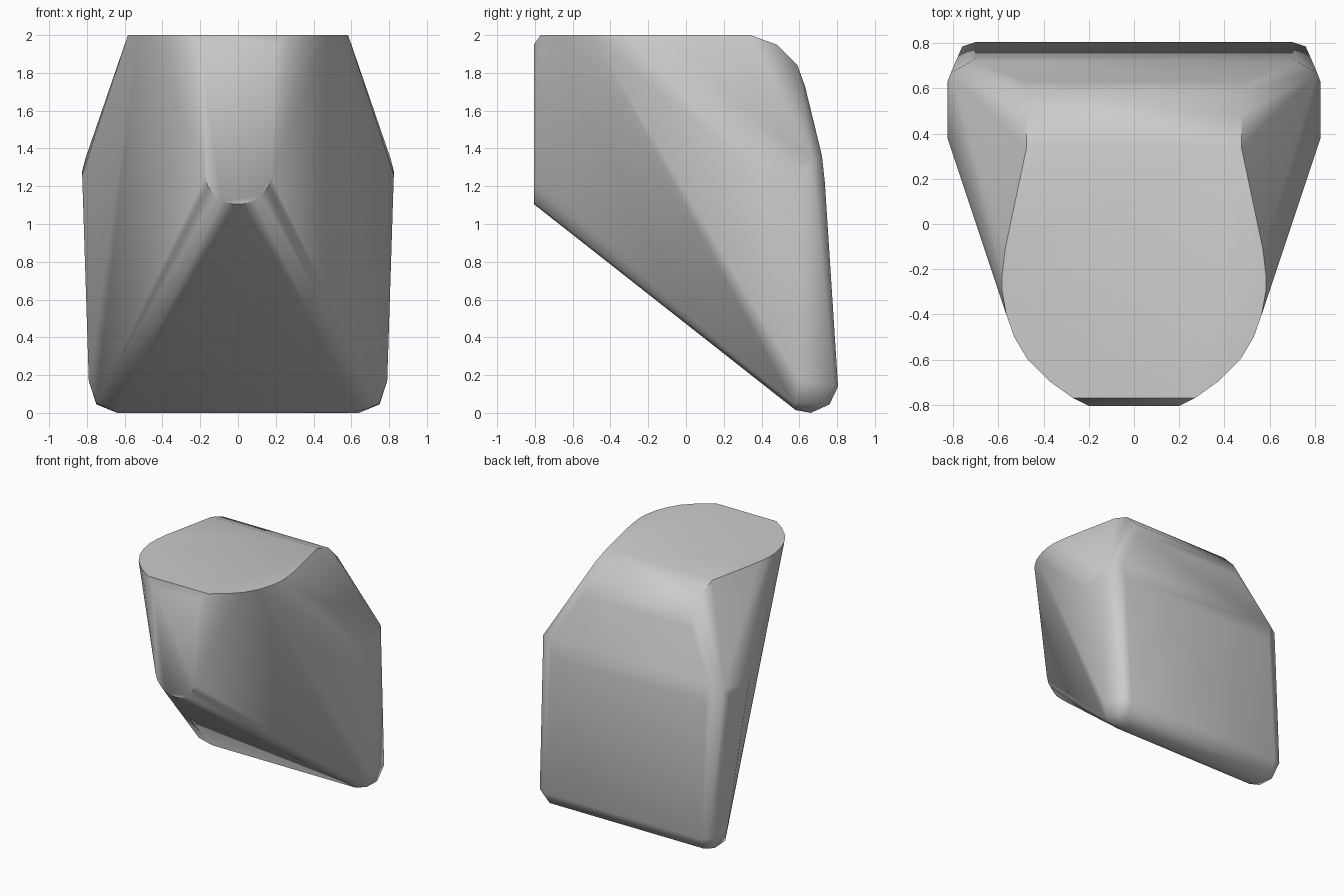
import bpy
import bmesh
import math

cube = bpy.data.objects.get("Cube")
if cube:
    bpy.data.objects.remove(cube, do_unlink=True)

# Single plain grey
grey = bpy.data.materials.new("plain_grey")
grey.use_nodes = True
grey.diffuse_color = (0.6, 0.6, 0.6, 1)
grey.node_tree.nodes["Principled BSDF"].inputs["Base Color"].default_value = (0.6, 0.6, 0.6, 1)

# Half outline of the flat top (x, y)
top_outline = [(0.27, -0.77), (0.375, -0.695), (0.47, -0.60), (0.53, -0.50),
               (0.565, -0.40), (0.583, -0.30), (0.583, -0.22), (0.57, -0.11),
               (0.475, 0.34)]
# Rounded shoulder behind the top (x, y, z)
shoulder = [(0.475, 0.48, 1.95), (0.475, 0.59, 1.84), (0.48, 0.63, 1.73)]
# Flat nose cap at the front (x, z)
nose = [(0.2, 1.95), (0.175, 1.25), (0.16, 1.2), (0.12, 1.15), (0.085, 1.12), (0.02, 1.105)]
# Wide upper back corner and lower corner (x, y, z)
upper_corner = [(0.825, 0.38, 1.26), (0.825, 0.63, 1.28), (0.81, 0.67, 1.34),
                (0.72, 0.72, 1.36), (0.70, 0.735, 1.22)]
lower_corner = [(0.79, 0.60, 0.17), (0.76, 0.785, 0.15), (0.70, 0.805, 0.14),
                (0.75, 0.57, 0.05), (0.75, 0.71, 0.045), (0.69, 0.76, 0.045),
                (0.64, 0.58, 0.015), (0.64, 0.66, 0.0)]

half = [(x, y, 2.0) for x, y in top_outline]
half += [(x, -0.805, z) for x, z in nose]
half += shoulder + upper_corner + lower_corner

# Wrap the mirrored sections in one convex skin
bm = bmesh.new()
for x, y, z in half:
    for side in (1, -1):
        bm.verts.new((side * x, y, z))
hull = bmesh.ops.convex_hull(bm, input=bm.verts[:])
loose = [v for v in bm.verts if not v.link_faces]
bmesh.ops.delete(bm, geom=loose, context="VERTS")
bmesh.ops.dissolve_limit(bm, angle_limit=math.radians(1), verts=bm.verts[:], edges=bm.edges[:])
bmesh.ops.recalc_face_normals(bm, faces=bm.faces[:])

mesh = bpy.data.meshes.new("tapered_block")
bm.to_mesh(mesh)
bm.free()
mesh.materials.append(grey)
block = bpy.data.objects.new("tapered_block", mesh)
bpy.context.collection.objects.link(block)

# Smooth sides with a crisp top rim
bpy.ops.object.select_all(action="DESELECT")
block.select_set(True)
bpy.context.view_layer.objects.active = block
bpy.ops.object.shade_smooth_by_angle(angle=math.radians(48))
